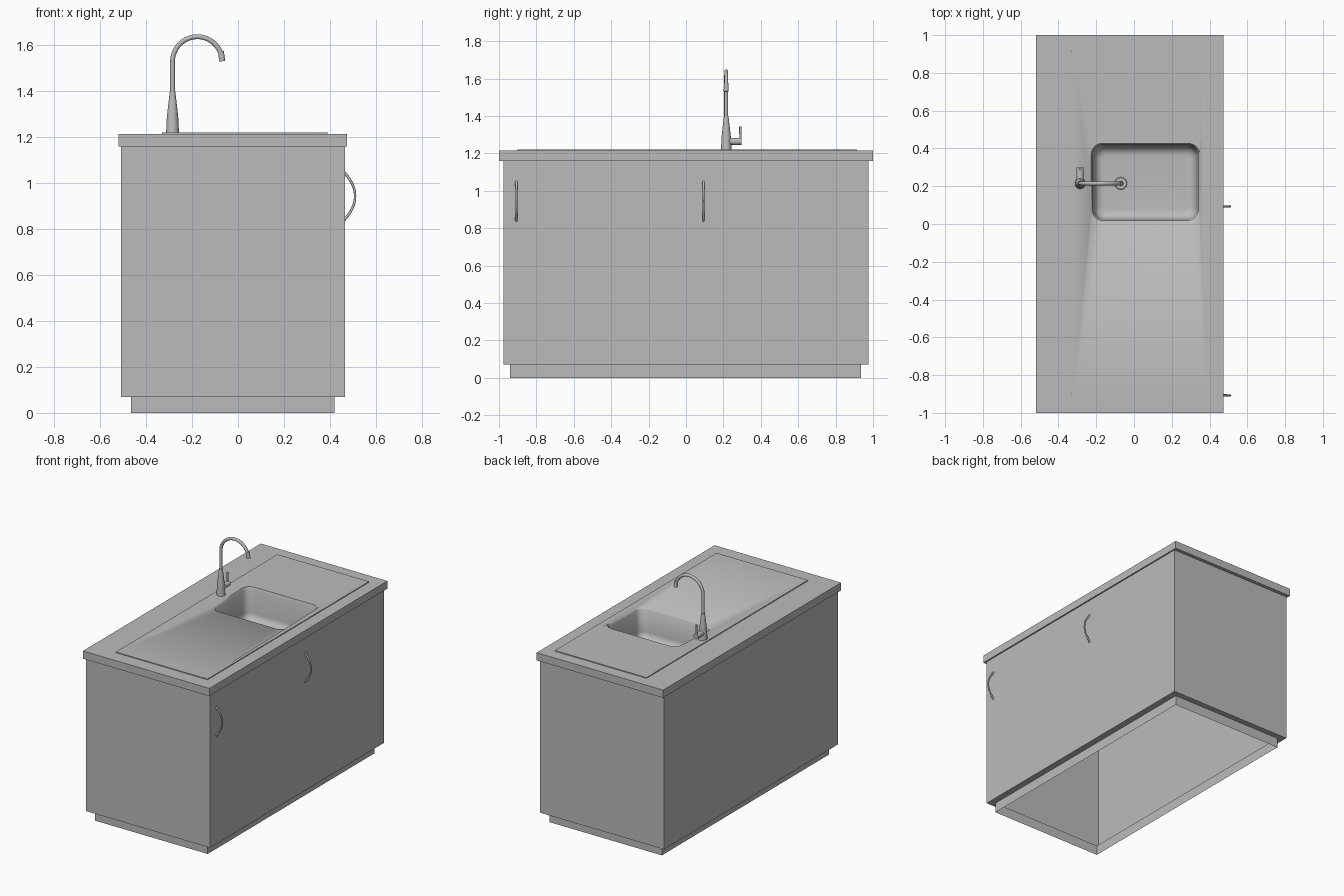
import bpy
import bmesh
import math
from mathutils import Vector

cube = bpy.data.objects.get("Cube")
if cube:
    bpy.data.objects.remove(cube)


def make_material(name, colour):
    m = bpy.data.materials.new(name)
    m.use_nodes = True
    m.diffuse_color = colour
    m.node_tree.nodes["Principled BSDF"].inputs["Base Color"].default_value = colour
    return m


GREY = make_material("plain grey", (0.5, 0.5, 0.5, 1))


def loft(name, rings, cap=False, smooth=None):
    """Skin a list of closed rings that all have the same point count."""
    bm = bmesh.new()
    loops = [[bm.verts.new(p) for p in ring] for ring in rings]
    n = len(loops[0])
    for a, b in zip(loops, loops[1:]):
        for i in range(n):
            j = (i + 1) % n
            bm.faces.new((a[i], a[j], b[j], b[i]))
    if cap:
        bm.faces.new(loops[-1])
    mesh = bpy.data.meshes.new(name)
    bm.to_mesh(mesh)
    bm.free()
    mesh.materials.append(GREY)
    ob = bpy.data.objects.new(name, mesh)
    bpy.context.collection.objects.link(ob)
    if smooth:
        bpy.ops.object.select_all(action="DESELECT")
        ob.select_set(True)
        bpy.context.view_layer.objects.active = ob
        bpy.ops.object.shade_smooth_by_angle(angle=math.radians(smooth))
    return ob


def rounded(x0, x1, y0, y1, z, r=0.0, seg=8):
    """Counter-clockwise rounded rectangle."""
    pts = []
    for k, (cx, cy) in enumerate([(x1 - r, y1 - r), (x0 + r, y1 - r),
                                  (x0 + r, y0 + r), (x1 - r, y0 + r)]):
        for i in range(seg + 1):
            a = math.pi / 2 * (k + i / seg)
            pts.append((cx + r * math.cos(a), cy + r * math.sin(a), z))
    return pts


def rect(x0, x1, y0, y1, z):
    return [(x0, y0, z), (x1, y0, z), (x1, y1, z), (x0, y1, z)]


def tube(name, path, radii, sides=20, smooth=40):
    """Round tube along a path that lies in a plane, capped at both ends."""
    path = [Vector(p) for p in path]
    rings = []
    side = None
    for i, p in enumerate(path):
        t = (path[min(i + 1, len(path) - 1)] - path[max(i - 1, 0)]).normalized()
        if side is None:
            side = t.orthogonal().normalized()
        side = (side - t * side.dot(t)).normalized()
        up = t.cross(side)
        angles = [2 * math.pi * s / sides for s in range(sides)]
        rings.append([p + radii[i] * (side * math.cos(a) + up * math.sin(a)) for a in angles])
    rings.insert(0, [path[0] + (q - path[0]) * 0.01 for q in rings[0]])
    return loft(name, rings, cap=True, smooth=smooth)


# Cabinet shell and recessed plinth, open underneath
PLINTH = (-0.465, 0.42, -0.94, 0.935)
BODY = (-0.51, 0.465, -0.977, 0.975)
TOP = (-0.52, 0.475, -1, 1)
SINK = (-0.33, 0.39, -0.9, 0.915)
loft("plinth", [rect(*PLINTH, 0), rect(*PLINTH, 0.07)])
loft("cabinet", [rect(*PLINTH, 0.07), rect(*BODY, 0.07), rect(*BODY, 1.16)])

# Worktop frame around the sink opening
loft("worktop", [rect(*SINK, 1.16), rect(*TOP, 1.16), rect(*TOP, 1.215), rect(*SINK, 1.215)])

# Sink sheet: raised rim, draining board sloping to a rounded basin
basin = (-0.227, 0.347, 0.01, 0.427)
RIM = 1.221


def basin_ring(inset, z, r):
    x0, x1, y0, y1 = basin
    return rounded(x0 + inset, x1 - inset, y0 + inset, y1 - inset, z, r)


rim = [(x, y, z - (0.012 if y < 0.1 else 0)) for x, y, z in basin_ring(0, RIM - 0.004, 0.06)]
x0, x1, y0, y1 = SINK
rings = [rounded(*SINK, 1.213, 0.003), rounded(*SINK, RIM, 0.003),
         rounded(x0 + 0.012, x1 - 0.012, y0 + 0.012, y1 - 0.012, RIM, 0.003), rim,
         basin_ring(0.008, RIM - 0.025, 0.057)]
FLOOR = RIM - 0.23
for i in range(7):
    a = math.pi / 2 * i / 6
    f = 0.05 * (1 - math.cos(a))
    rings.append(basin_ring(0.015 + f, FLOOR + 0.05 * (1 - math.sin(a)), 0.055 - 0.6 * f))
loft("sink", rings, cap=True, smooth=50)

# Drain in the basin floor
tube("drain", [(-0.07, 0.215, FLOOR), (-0.07, 0.215, FLOOR + 0.004)], [0.033, 0.03], 24)

# Tap: tapered body, swan neck, nozzle
TX, TY = -0.285, 0.215
body = [(1.215, 0.029), (1.23, 0.028), (1.29, 0.025), (1.35, 0.018), (1.4, 0.012)]
tube("tap_body", [(TX, TY, z) for z, r in body], [r for z, r in body])
bow = 0.108
neck = [(TX, TY, 1.39)]
for i in range(25):
    a = math.pi - math.radians(172) * i / 24
    neck.append((TX + bow + bow * math.cos(a), TY, 1.53 + bow * math.sin(a)))
tube("tap_neck", neck, [0.0105] * len(neck), 16)
end = Vector(neck[-1])
tube("tap_nozzle", [end + Vector((-0.004, 0, 0.03)), end + Vector((0.001, 0, -0.014))], [0.0125, 0.0135], 16)
tube("tap_lever_hub", [(TX, TY, 1.264), (TX, TY + 0.083, 1.264)], [0.019, 0.019])
tube("tap_lever", [(TX, TY + 0.076, 1.26), (TX, TY + 0.076, 1.345)], [0.006, 0.007], 12)

# Bowed door handles, slightly thinner in the middle
for name, y in (("front_handle", -0.907), ("back_handle", 0.093)):
    path, radii = [], []
    for i in range(21):
        t = -1 + i / 10
        path.append((0.46 + 0.05 * (1 - t * t), y, 0.944 + 0.106 * t))
        radii.append(0.005 + 0.0015 * abs(t))
    tube(name, path, radii, 10)
